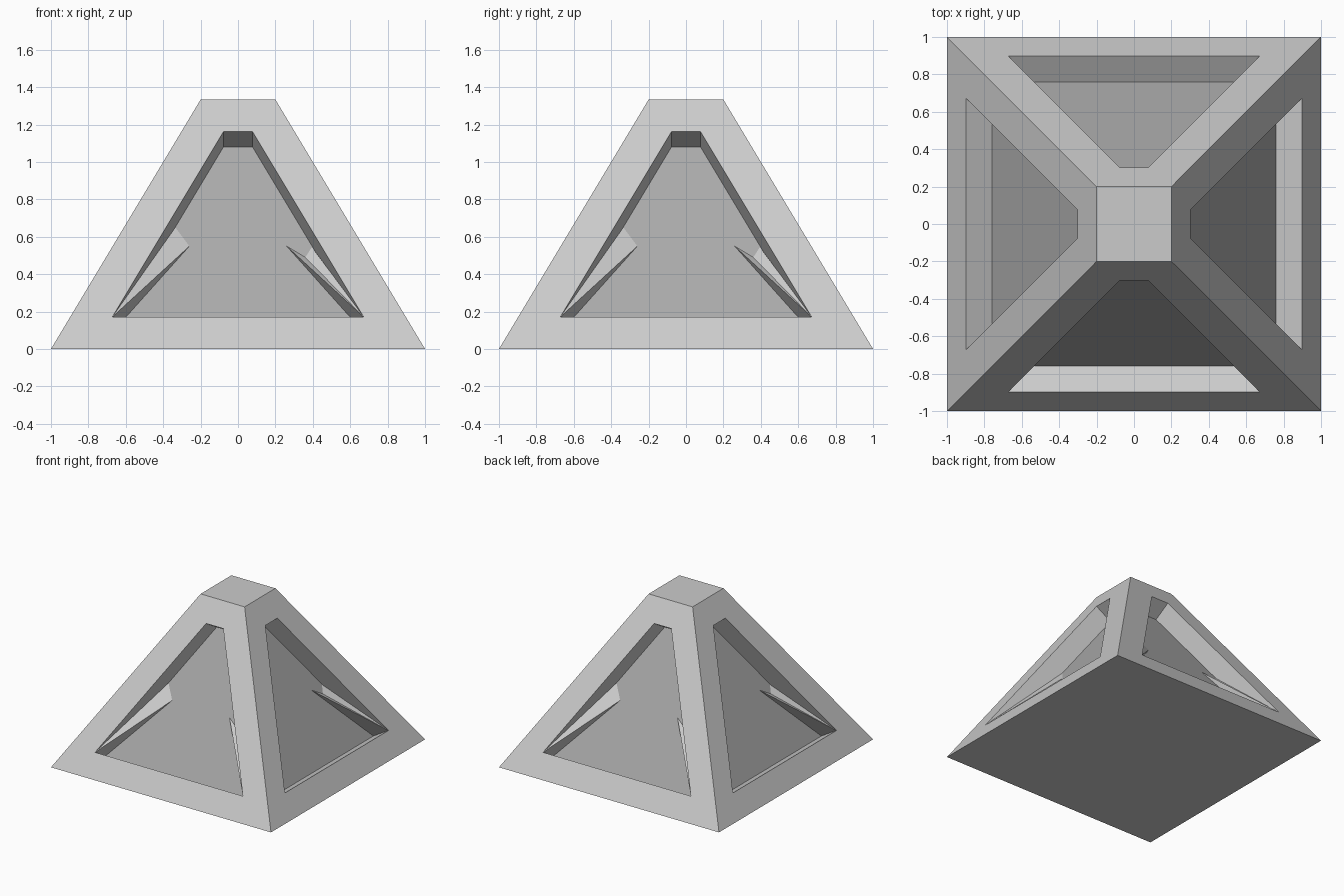
import bpy, bmesh, math
from mathutils import Matrix, Vector

if "Cube" in bpy.data.objects:
    bpy.data.objects.remove(bpy.data.objects["Cube"])

BASE, TOP, H = 1.0, 0.2, 4 / 3
BORDER, DEPTH = 0.2, 0.16

dark = bpy.data.materials.new("dark_panel")
dark.diffuse_color = (0.4, 0.4, 0.4, 1)
dark.use_nodes = True
dark.node_tree.nodes["Principled BSDF"].inputs["Base Color"].default_value = dark.diffuse_color


def add_object(name, bm):
    mesh = bpy.data.meshes.new(name)
    bm.to_mesh(mesh)
    bm.free()
    obj = bpy.data.objects.new(name, mesh)
    bpy.context.collection.objects.link(obj)
    return obj


# Truncated pyramid with a framed, sunken panel on each sloping side
bm = bmesh.new()
bmesh.ops.create_cone(bm, cap_ends=True, segments=4, radius1=BASE * math.sqrt(2),
                      radius2=TOP * math.sqrt(2), depth=H,
                      matrix=Matrix.Translation((0, 0, H / 2)) @ Matrix.Rotation(math.pi / 4, 4, 'Z'))
bm.normal_update()
sides = [f for f in bm.faces if abs(f.normal.z) < 0.9]
bmesh.ops.inset_individual(bm, faces=sides, thickness=BORDER, use_even_offset=True)
bm.normal_update()
bmesh.ops.inset_individual(bm, faces=sides, thickness=0, depth=-DEPTH)
for f in sides:
    f.material_index = 1
body = add_object("pyramid_frame", bm)
body.data.materials.append(None)
body.data.materials.append(dark)


# Small braces rising from the lower corners of each recess
slope = (BASE - TOP) / H
normal = Vector((0, -1, slope)).normalized()


def on_side(x, z):
    return Vector((x, -BASE + slope * z, z))


def on_panel(x, z):
    h = z + DEPTH * normal.z
    return on_side(x, h) - normal * DEPTH


def brace(bm, corner, ridge):
    """Fan from the recess corner to points where the brace meets the panel."""
    foot = corner - normal * DEPTH
    for k in range(4):
        rot = Matrix.Rotation(k * math.pi / 2, 3, 'Z')
        apex = bm.verts.new(rot @ corner)
        ring = [bm.verts.new(rot @ p) for p in [foot] + ridge]
        for a, b in zip(ring, ring[1:]):
            bm.faces.new((apex, a, b))
        bm.faces.new([apex, ring[-1], ring[0]])
        bm.faces.new(ring[::-1])


bm = bmesh.new()
z0 = BORDER * normal.y * -1
x0 = (BASE - slope * z0) - BORDER * math.hypot(1, slope * -normal.y) 
brace(bm, on_side(-x0, z0), [on_panel(-0.26, 0.55), on_panel(-0.335, 0.65)])
brace(bm, on_side(x0, z0), [on_panel(0.26, 0.55), on_panel(0.36, 0.49), on_panel(0.395, 0.545)])
bmesh.ops.recalc_face_normals(bm, faces=bm.faces[:])
add_object("corner_braces", bm)
